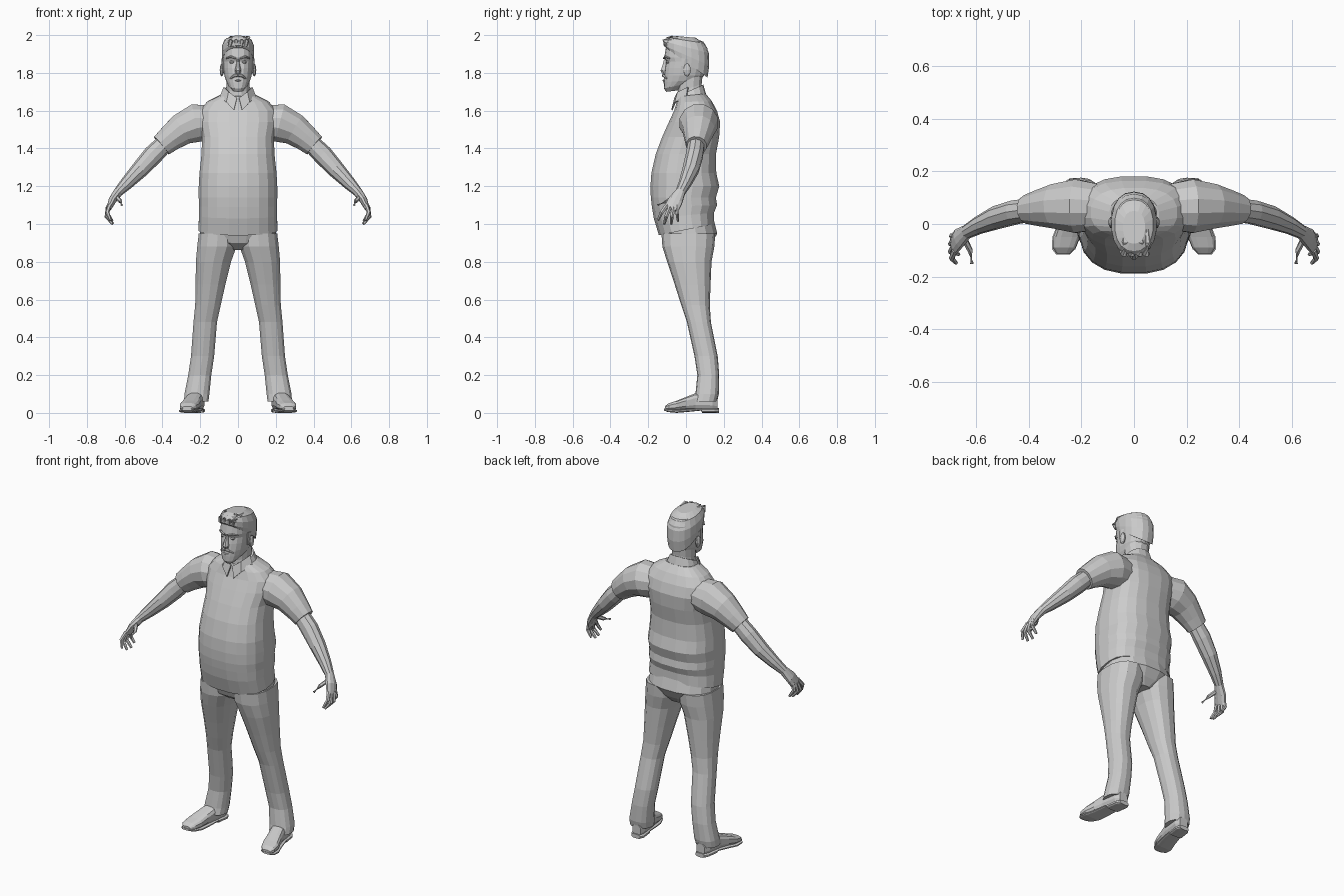
import bpy, bmesh, math
from mathutils import Vector as V


def build(name, verts, faces, mirror=False):
    bm = bmesh.new()
    vs = [bm.verts.new(v) for v in verts]
    for f in faces:
        bm.faces.new([vs[i] for i in f])
    bmesh.ops.recalc_face_normals(bm, faces=bm.faces)
    me = bpy.data.meshes.new(name)
    bm.to_mesh(me)
    bm.free()
    ob = bpy.data.objects.new(name, me)
    bpy.context.collection.objects.link(ob)
    if mirror:
        ob.modifiers.new("Mirror", "MIRROR")
    return ob


def ring(c, a, b, n, p=2.0):
    """Superellipse around c with half-axes a and b."""
    pw = lambda t: math.copysign(abs(t) ** (2 / p), t)
    ang = [2 * math.pi * (i + 0.5) / n for i in range(n)]
    return [V(c) + V(a) * pw(math.cos(t)) + V(b) * pw(math.sin(t)) for t in ang]


def oval(x0, x1, y0, y1, zf, zb=None, n=16, p=2.3):
    """Level ring, or tilted from zf at the front to zb at the back."""
    zb = zf if zb is None else zb
    return ring(((x0 + x1) / 2, (y0 + y1) / 2, (zf + zb) / 2), ((x1 - x0) / 2, 0, 0),
                (0, (y1 - y0) / 2, (zb - zf) / 2), n, p)


def loft(name, rings, mirror=False):
    n, m = len(rings[0]), len(rings)
    faces = [(k * n + i, k * n + (i + 1) % n, (k + 1) * n + (i + 1) % n, (k + 1) * n + i)
             for k in range(m - 1) for i in range(n)]
    faces += [list(range(n)), list(range((m - 1) * n, m * n))]
    return build(name, [v for r in rings for v in r], faces, mirror)


def tube(name, pts, n=8, mirror=True):
    """Limb through points (x, y, z, half-depth, half-thickness)."""
    rings = []
    for i, q in enumerate(pts):
        t = (V(pts[min(i + 1, len(pts) - 1)][:3]) - V(pts[max(i - 1, 0)][:3])).normalized()
        ref = V((0, 1, 0)) if abs(t.y) < 0.9 else V((0, 0, 1))
        u = (ref - t * ref.dot(t)).normalized()
        rings.append(ring(q[:3], u * q[3], t.cross(u) * q[4], n))
    return loft(name, rings, mirror)


def union(base, other):
    md = base.modifiers.new("Union", "BOOLEAN")
    md.operation = "UNION"
    md.object = other
    other.hide_render = True
    other.hide_set(True)


def sym(rows, n=16, p=2.3):
    """Centred rings from rows (half-width, front y, back y, front z, back z)."""
    return [oval(-r[0], r[0], *r[1:], n=n, p=p) for r in rows]


# Shirt with short sleeves
shirt = loft("shirt", sym([
    (.212, -.145, .150, .94, 1.00), (.208, -.172, .150, 1.03, 1.06), (.209, -.182, .166, 1.09, 1.10),
    (.210, -.188, .160, 1.14, 1.14), (.210, -.190, .178, 1.20, 1.20), (.206, -.185, .162, 1.27, 1.27),
    (.195, -.162, .160, 1.37, 1.37), (.192, -.128, .177, 1.46, 1.46), (.208, -.092, .182, 1.54, 1.54),
    (.205, -.064, .165, 1.60, 1.60), (.165, -.050, .138, 1.645, 1.65), (.095, -.046, .105, 1.675, 1.69)],
    n=20, p=2.5))
union(shirt, tube("sleeve", [
    (.14, .065, 1.54, .09, .09), (.22, .068, 1.535, .105, .105), (.30, .067, 1.50, .087, .087),
    (.36, .06, 1.453, .07, .072), (.405, .055, 1.415, .056, .063)], n=12))

# Trousers
hips = loft("trousers", sym([
    (.06, -.06, .11, .862), (.165, -.115, .14, .90), (.205, -.135, .168, .95), (.20, -.14, .15, 1.02)]))
union(hips, loft("trouser_leg", [oval(*r, n=14, p=2.4) for r in [
    (.004, .21, -.13, .155, .95), (.006, .218, -.125, .15, .88), (.035, .225, -.10, .135, .80),
    (.065, .226, -.06, .13, .68), (.09, .228, -.025, .126, .57), (.11, .237, .005, .132, .48),
    (.125, .25, .045, .168, .30), (.14, .265, .06, .176, .20), (.15, .285, .05, .174, .10),
    (.155, .287, .04, .165, .06)]], mirror=True))

# Shoes and soles: sections (y, centre x, half-width, bottom z, top z)
def shoe(name, rows):
    loft(name, [ring((x, y, (lo + hi) / 2), (w, 0, 0), (0, 0, (hi - lo) / 2), 12, 3)
                for y, x, w, lo, hi in rows], True)

shoe("shoe", [(.168, .215, .028, .015, .08), (.14, .218, .042, .015, .10), (.05, .23, .044, .015, .105),
              (.0, .243, .047, .015, .085), (-.05, .256, .051, .012, .065), (-.09, .265, .044, .012, .052),
              (-.112, .268, .026, .015, .035)])
shoe("shoe_sole", [(.174, .215, .03, 0, .025), (.15, .217, .044, 0, .025), (.085, .226, .044, 0, .025),
                   (.08, .227, .044, .012, .025), (.0, .243, .049, .004, .02), (-.05, .257, .054, 0, .018),
                   (-.095, .267, .046, .004, .02), (-.116, .27, .026, .012, .024)])

# Forearm, palm and fingers
tube("forearm_and_palm", [
    (.38, .055, 1.435, .045, .048), (.45, .045, 1.365, .047, .053), (.52, .025, 1.288, .045, .046),
    (.59, -.005, 1.215, .034, .035), (.635, -.03, 1.168, .027, .025), (.665, -.055, 1.125, .04, .021),
    (.685, -.078, 1.08, .041, .013)], n=10)
for finger, path in {
        "index_finger": [(.68, -.10, 1.10), (.692, -.13, 1.06), (.675, -.148, 1.02)],
        "middle_finger": [(.686, -.085, 1.09), (.696, -.105, 1.04), (.665, -.115, 1.0)],
        "ring_finger": [(.688, -.065, 1.09), (.696, -.075, 1.04), (.66, -.078, 1.0)],
        "little_finger": [(.683, -.048, 1.10), (.692, -.046, 1.055), (.665, -.042, 1.015)],
        "thumb": [(.645, -.055, 1.145), (.622, -.10, 1.12), (.615, -.15, 1.10)]}.items():
    tube(finger, [(*q, r, r) for q, r in zip(path, (.012, .011, .007))], n=6)

# Neck and head
loft("neck", sym([(.07, -.05, .095, 1.64, 1.66), (.062, -.045, .085, 1.70, 1.74),
                  (.064, -.05, .09, 1.75, 1.79)], n=12))
loft("head", sym([
    (.026, -.105, -.035, 1.70, 1.708), (.050, -.117, .015, 1.718, 1.745), (.064, -.118, .075, 1.75, 1.765),
    (.073, -.116, .095, 1.785, 1.785), (.078, -.112, .106, 1.825, 1.825), (.080, -.105, .112, 1.86, 1.86),
    (.081, -.115, .117, 1.882, 1.882), (.080, -.107, .114, 1.93, 1.93), (.068, -.088, .092, 1.97, 1.965),
    (.035, -.06, .04, 1.985, 1.985)], n=18))

# Hair: cap, sideburns and swept front strands
loft("hair", sym([
    (.083, -.108, .114, 1.935, 1.775), (.087, -.118, .123, 1.945, 1.84), (.086, -.119, .121, 1.968, 1.905),
    (.073, -.103, .098, 1.988, 1.957), (.042, -.075, .05, 1.997, 1.986)], n=18))
tube("sideburn", [(.08, -.005, 1.875, .022, .008), (.08, -.012, 1.835, .016, .006),
                  (.077, -.015, 1.80, .008, .003)], n=6)
for k, x in enumerate((-.045, -.015, .015, .04)):
    tube("hair_strand_%d" % k, [(x, -.106, 1.94, .008, .01), (x + .006, -.114, 1.968, .014, .014),
                                (x + .012, -.07, 1.986, .012, .014), (x + .01, -.02, 1.985, .006, .006)],
         n=6, mirror=False)

# Face
loft("nose", sym([(.008, -.117, -.09, 1.872), (.010, -.124, -.09, 1.845), (.018, -.136, -.09, 1.812),
                  (.014, -.128, -.09, 1.797)], n=8))
tube("brow", [(.012, -.116, 1.877, .006, .005), (.038, -.110, 1.886, .007, .006),
              (.062, -.086, 1.878, .004, .004)], n=6)
tube("moustache", [(.001, -.121, 1.788, .007, .008), (.02, -.118, 1.785, .008, .008),
                   (.042, -.102, 1.77, .004, .004)], n=6)
tube("lower_lip", [(-.024, -.108, 1.763, .004, .004), (0, -.119, 1.76, .006, .006),
                   (.024, -.108, 1.763, .004, .004)], n=6, mirror=False)
for name, c, r in (("eye", (.032, -.096, 1.857), (.014, .011, .009)),
                   ("ear", (.086, .006, 1.815), (.012, .022, .034))):
    loft(name, [ring((c[0], c[1], c[2] + r[2] * math.sin(t)), (r[0] * math.cos(t), 0, 0),
                     (0, r[1] * math.cos(t), 0), 8) for t in (-1.4, -.8, 0, .8, 1.4)], True)

# Collar band and pointed flaps
loft("collar_band", sym([(.095, -.055, .108, 1.65, 1.68), (.074, -.048, .092, 1.675, 1.738)], n=14))
flap = build("collar_flap", [(.006, -.062, 1.668), (.022, -.078, 1.603), (.062, -.06, 1.645),
                             (.098, .0, 1.672), (.076, .01, 1.725), (.05, -.045, 1.70)],
             [(0, 1, 2, 5), (5, 2, 3, 4)], True)
flap.modifiers.new("Solidify", "SOLIDIFY").thickness = .007
